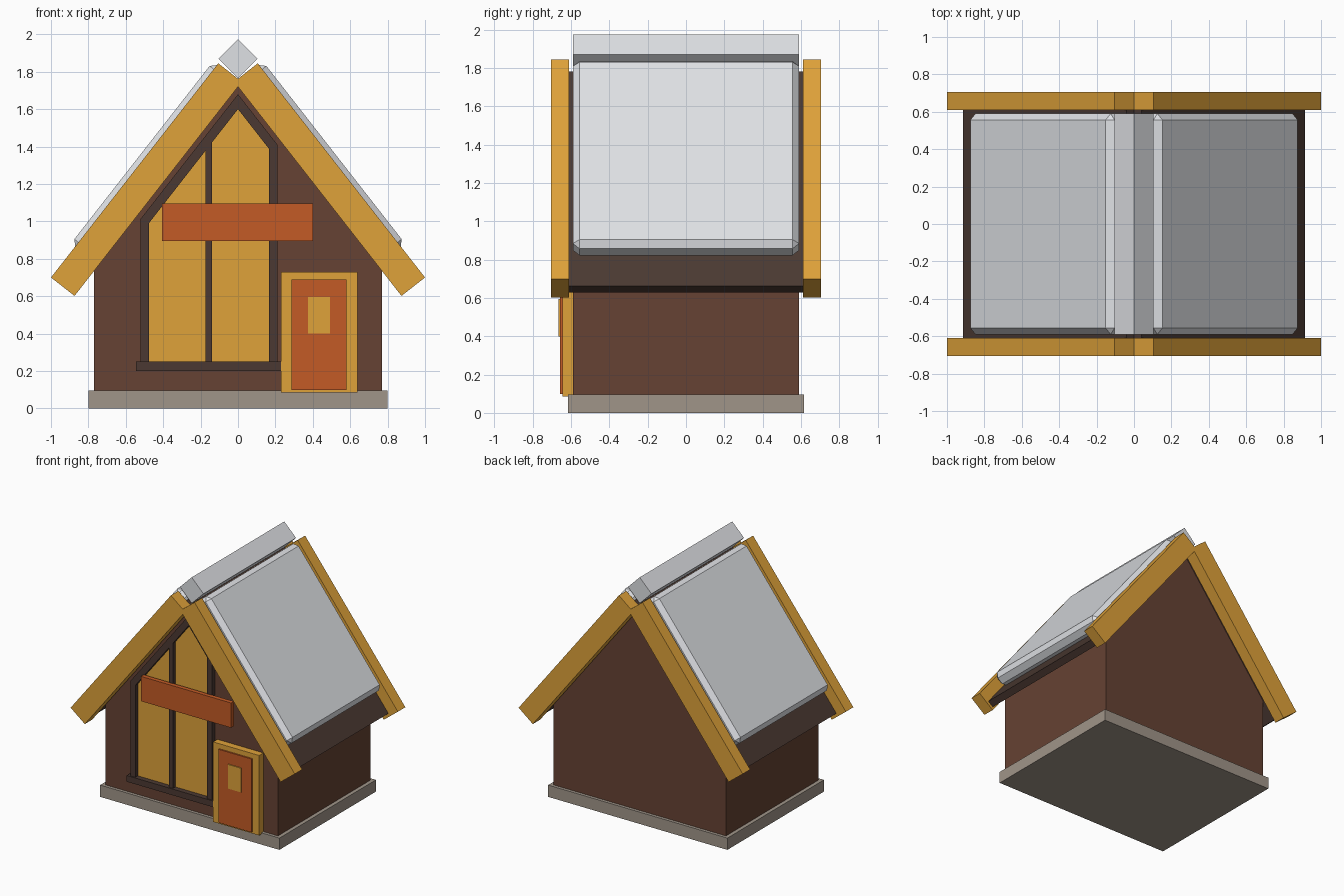
import bpy, bmesh, math

cube = bpy.data.objects.get("Cube")
if cube:
    bpy.data.objects.remove(cube, do_unlink=True)


def material(name, r, g, b):
    """Flat material from display RGB, stored as linear values."""
    color = [(((c / 255) + 0.055) / 1.055) ** 2.4 for c in (r, g, b)] + [1]
    m = bpy.data.materials.new(name)
    m.use_nodes = True
    m.diffuse_color = color
    m.node_tree.nodes["Principled BSDF"].inputs["Base Color"].default_value = color
    return m


WALL = material("brown wall", 102, 66, 51)
DARK = material("dark timber", 75, 57, 50)
GOLD = material("golden wood", 223, 162, 58)
RUST = material("rust orange", 195, 91, 38)
GREY = material("pale grey roofing", 223, 225, 229)
STONE = material("foundation stone", 160, 149, 137)

PITCH = math.atan(1.28)
DOWN = (math.cos(PITCH), -math.sin(PITCH))     # down the roof slope, in x and z
OUT = (math.sin(PITCH), math.cos(PITCH))       # away from the roof slope


def prism(name, profile, y0, y1, mat, mirror=False, bevel=0):
    """Extrude an x-z outline along y."""
    bm = bmesh.new()
    face = bm.faces.new([bm.verts.new((x, y0, z)) for x, z in profile])
    new = bmesh.ops.extrude_face_region(bm, geom=[face])["geom"]
    bmesh.ops.translate(bm, vec=(0, y1 - y0, 0),
                        verts=[v for v in new if isinstance(v, bmesh.types.BMVert)])
    bmesh.ops.recalc_face_normals(bm, faces=bm.faces)
    mesh = bpy.data.meshes.new(name)
    bm.to_mesh(mesh)
    bm.free()
    mesh.materials.append(mat)
    obj = bpy.data.objects.new(name, mesh)
    bpy.context.collection.objects.link(obj)
    if bevel:
        mod = obj.modifiers.new("chamfer", "BEVEL")
        mod.width, mod.segments = bevel, 1
    if mirror:
        obj.modifiers.new("mirror", "MIRROR").use_axis[0] = True
    return obj


def rect(x0, x1, z0, z1):
    return [(x0, z0), (x1, z0), (x1, z1), (x0, z1)]


def slab(x, z, length, thick):
    """Sloping rectangle, placed by its lower outer corner."""
    top = (x - DOWN[0] * length, z - DOWN[1] * length)
    return [(x, z), top,
            (top[0] - OUT[0] * thick, top[1] - OUT[1] * thick),
            (x - OUT[0] * thick, z - OUT[1] * thick)]


# Base and gabled body
prism("foundation", rect(-0.8, 0.8, 0, 0.095), -0.615, 0.615, STONE)
prism("walls", [(-0.77, 0.09), (0.77, 0.09), (0.77, 0.77), (0, 1.755), (-0.77, 0.77)],
      -0.59, 0.59, WALL)

# Roof: deck, chamfered panels, gable boards and ridge cap
prism("roof_deck", slab(0.915, 0.663, 1.42, 0.055), -0.61, 0.61, DARK, mirror=True)
b = 0.034
prism("roof_panel", slab(0.875 + DOWN[0] * b, 0.905 + DOWN[1] * b, 1.175 + 2 * b, 0.125),
      -0.59, 0.59, GREY, mirror=True, bevel=b)
for name, y in (("front_gable_board", -0.705), ("back_gable_board", 0.61)):
    prism(name, slab(1.0, 0.70, 1.453, 0.16), y, y + 0.095, GOLD, mirror=True)
prism("ridge_cap", [(0, 1.765), (0.105, 1.87), (0, 1.975), (-0.105, 1.87)],
      -0.59, 0.59, GREY)


# Tall gable window
def rake(x, apex):
    return (x, apex - 1.28 * abs(x))


INNER, OUTER = 1.60, 1.68
prism("window_glass", [(-0.5, 0.22), (0.19, 0.22), rake(0.19, 1.64), (0, 1.64), rake(-0.5, 1.64)],
      -0.598, -0.585, GOLD)
for name, x0, x1, apex in (("left_window_post", 0.165, 0.21, OUTER),
                           ("window_mullion", -0.175, -0.14, 1.64),
                           ("right_window_post", -0.52, -0.475, OUTER)):
    prism(name, [(x0, 0.22), (x1, 0.22), rake(x1, apex), rake(x0, apex)], -0.63, -0.585, DARK)
for name, x in (("left_window_rake", 0.21), ("right_window_rake", -0.52)):
    prism(name, [rake(x, INNER), rake(0, INNER), rake(0, OUTER), rake(x, OUTER)],
          -0.63, -0.585, DARK)
prism("window_sill", rect(-0.545, 0.235, 0.20, 0.25), -0.64, -0.585, DARK)

# Board across the window
prism("cross_board", rect(-0.405, 0.40, 0.895, 1.095), -0.66, -0.625, RUST)

# Door
prism("door_frame", rect(0.23, 0.64, 0.085, 0.73), -0.645, -0.585, GOLD)
prism("door", rect(0.285, 0.58, 0.098, 0.69), -0.657, -0.64, RUST)
prism("door_window", rect(0.375, 0.493, 0.40, 0.595), -0.665, -0.656, GOLD)
